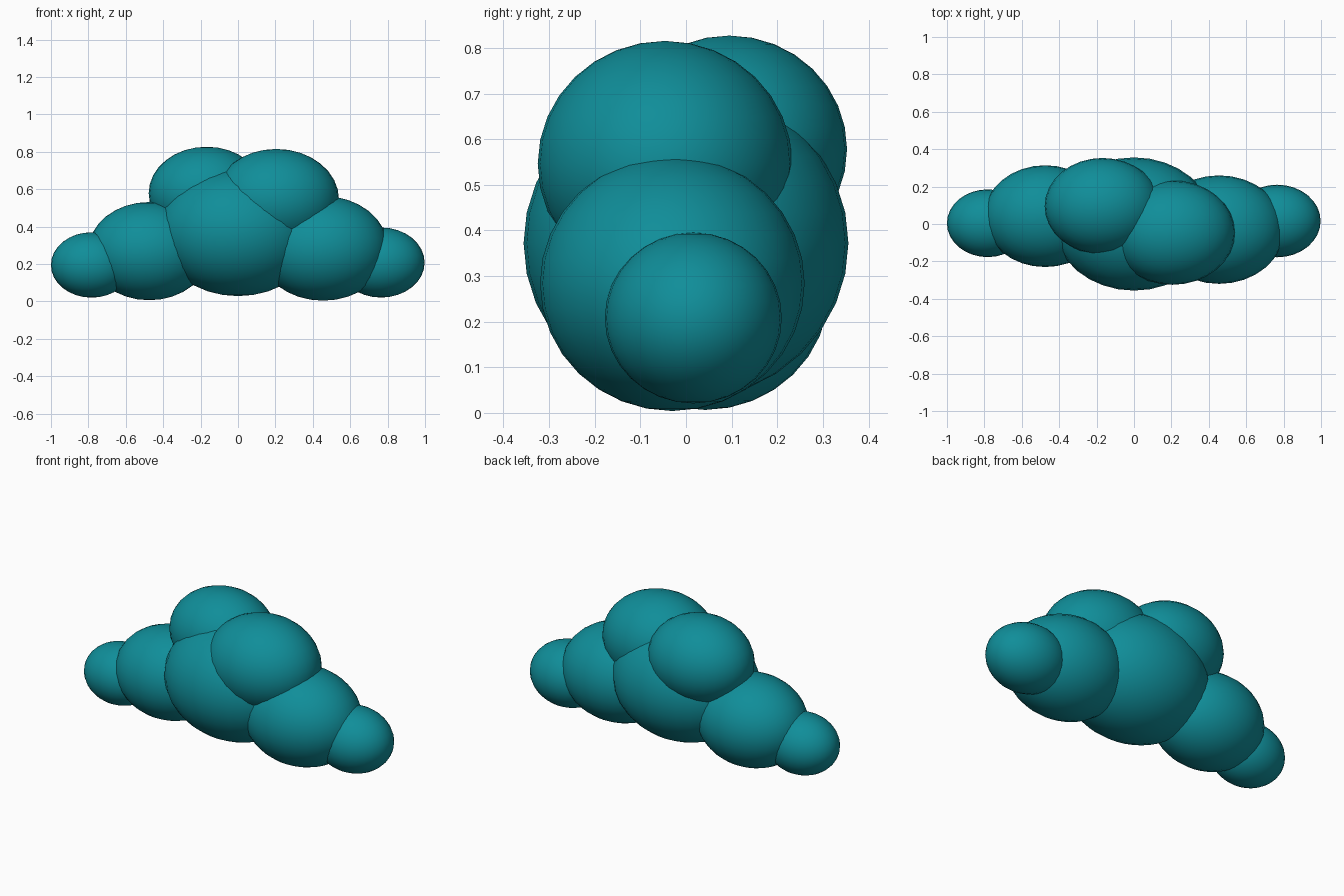
import bpy

cube = bpy.data.objects.get("Cube")
if cube:
    bpy.data.objects.remove(cube, do_unlink=True)

# Single teal material
teal = bpy.data.materials.new("teal")
teal.use_nodes = True
teal.diffuse_color = (0.005, 0.27, 0.32, 1)
bsdf = next(n for n in teal.node_tree.nodes if n.type == 'BSDF_PRINCIPLED')
bsdf.inputs["Base Color"].default_value = teal.diffuse_color
bsdf.inputs["Roughness"].default_value = 0.7


def puff(name, centre, ry):
    """Smooth ball, stretched sideways and slightly flattened."""
    bpy.ops.mesh.primitive_uv_sphere_add(segments=32, ring_count=16, radius=1, location=centre)
    ob = bpy.context.object
    ob.name = name
    ob.scale = (ry * 1.2, ry, ry * 0.965)
    bpy.ops.object.transform_apply(location=False, rotation=False, scale=True)
    bpy.ops.object.shade_smooth()
    ob.data.materials.append(teal)


# Cloud puffs: name, centre, depth radius
for part in (
    ("cloud_centre", (0.0, 0.0, 0.372), 0.356),
    ("cloud_top_right", (-0.168, 0.095, 0.578), 0.258),
    ("cloud_top_left", (0.205, -0.046, 0.546), 0.279),
    ("cloud_middle_right", (-0.475, 0.042, 0.269), 0.272),
    ("cloud_middle_left", (0.455, -0.03, 0.284), 0.290),
    ("cloud_end_right", (-0.783, 0.004, 0.195), 0.181),
    ("cloud_end_left", (0.765, 0.016, 0.208), 0.194),
):
    puff(*part)
